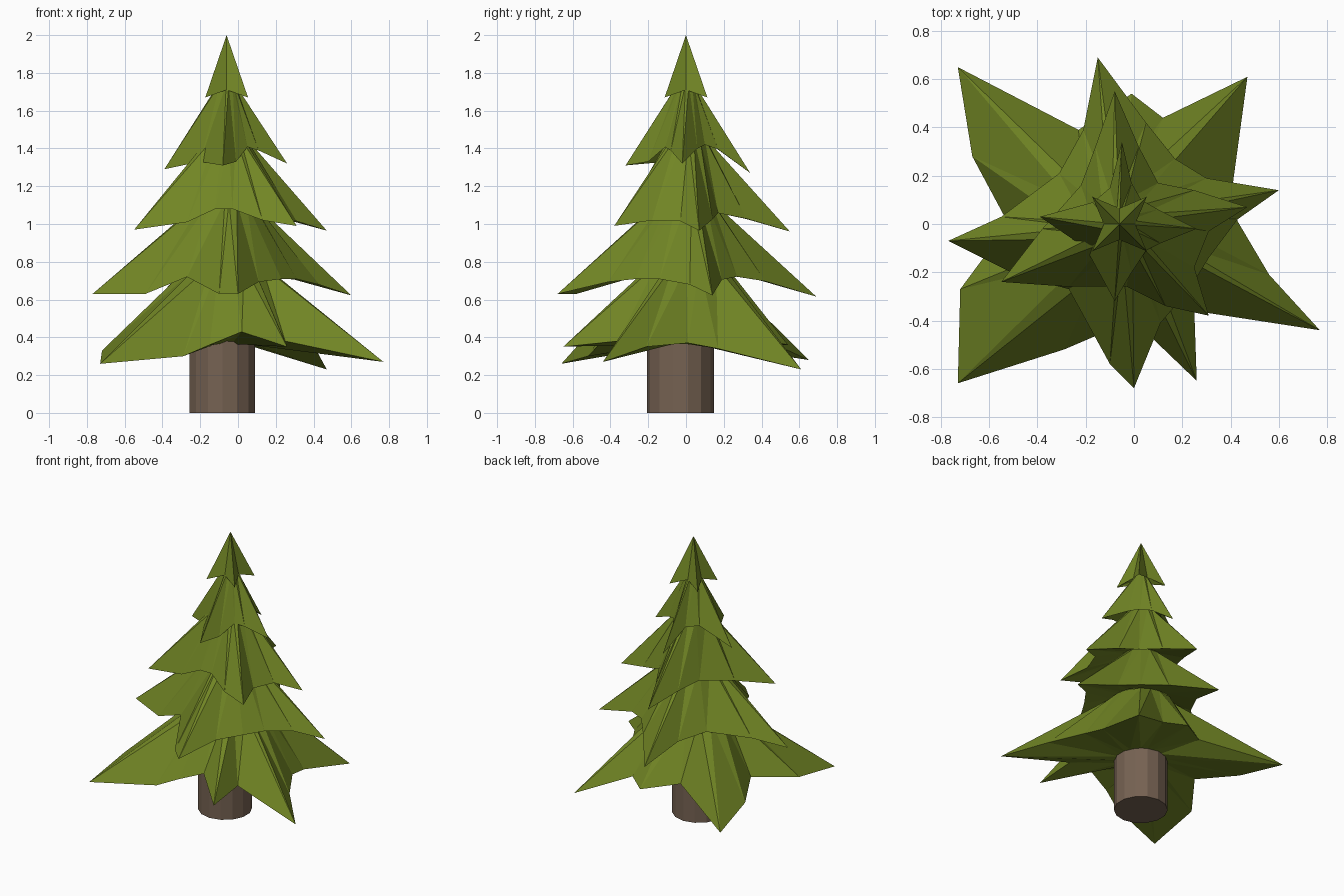
import bpy, bmesh, math

if "Cube" in bpy.data.objects:
    bpy.data.objects.remove(bpy.data.objects["Cube"])

AX, AY = -0.06, 0.0   # axis of the foliage


def material(name, rgb):
    m = bpy.data.materials.new(name)
    m.diffuse_color = (*rgb, 1)
    m.use_nodes = True
    m.node_tree.nodes["Principled BSDF"].inputs["Base Color"].default_value = m.diffuse_color
    return m


GREEN = material("pine green", (0.165, 0.235, 0.018))
BROWN = material("bark brown", (0.18, 0.122, 0.085))


def add_object(name, bm, mat):
    me = bpy.data.meshes.new(name)
    bm.to_mesh(me)
    bm.free()
    me.materials.append(mat)
    ob = bpy.data.objects.new(name, me)
    bpy.context.collection.objects.link(ob)


def tier(name, top, under, notch_z, tip_z, rim):
    """Star-shaped skirt between a top ring and a lower ring, each given as
    (radius, z); the rim droops with distance from the axis."""
    radii = [math.hypot(p[0] - AX, p[1] - AY) for p in rim]
    lo, hi = min(radii), max(radii)
    bm = bmesh.new()
    edge, upper, lower = [], [], []
    for p, r in zip(rim, radii):
        z = p[2] if len(p) == 3 else notch_z + (tip_z - notch_z) * (r - lo) / (hi - lo)
        dx, dy = (p[0] - AX) / r, (p[1] - AY) / r
        edge.append(bm.verts.new((p[0], p[1], z)))
        upper.append(bm.verts.new((AX + dx * top[0], AY + dy * top[0], top[1])))
        lower.append(bm.verts.new((AX + dx * under[0], AY + dy * under[0], under[1])))
    n = len(edge)
    for i in range(n):
        j = (i + 1) % n
        bm.faces.new((edge[i], edge[j], upper[j]))
        bm.faces.new((edge[i], upper[j], upper[i]))
        bm.faces.new((edge[j], edge[i], lower[i]))
        bm.faces.new((edge[j], lower[i], lower[j]))
    bmesh.ops.remove_doubles(bm, verts=bm.verts[:], dist=0.002)
    add_object(name, bm, GREEN)


# Trunk
bm = bmesh.new()
bmesh.ops.create_cone(bm, cap_ends=True, segments=14, radius1=0.177, radius2=0.177, depth=0.38)
bmesh.ops.translate(bm, verts=bm.verts[:], vec=(-0.083, -0.03, 0.19))
add_object("trunk", bm, BROWN)

# Rings where one skirt meets the next: (radius, height)
RINGS = [(0.14, 0.365), (0.21, 0.78), (0.14, 1.12), (0.10, 1.46), (0.045, 1.74), (0.0005, 2.0)]

# Skirts, from the widest up; rims run counter-clockwise seen from above
tier("branches_bottom", RINGS[1], RINGS[0], 0.43, 0.26, [
    (0.77, -0.44, 0.27), (0.56, -0.21, 0.35), (0.43, 0.01, 0.37), (0.41, 0.17, 0.34),
    (0.47, 0.61, 0.23), (0.12, 0.44, 0.38), (-0.01, 0.54, 0.36), (-0.23, 0.39, 0.40),
    (-0.73, 0.65, 0.28), (-0.67, 0.28, 0.34), (-0.52, 0.0, 0.38), (-0.72, -0.27, 0.33),
    (-0.73, -0.66, 0.26), (-0.29, -0.52, 0.30), (-0.15, -0.46, 0.36),
    (0.02, -0.42), (0.26, -0.65, 0.35), (0.25, -0.36, 0.38)])

tier("branches_low", RINGS[2], RINGS[1], 0.73, 0.61, [
    (0.60, 0.14), (0.30, 0.19), (0.17, 0.27), (0.05, 0.42), (-0.15, 0.69),
    (-0.21, 0.39), (-0.31, 0.21), (-0.55, 0.03), (-0.77, -0.07, 0.63),
    (-0.49, -0.21, 0.63), (-0.27, -0.27, 0.72), (-0.10, -0.58, 0.63), (0.0, -0.68, 0.63),
    (0.11, -0.41), (0.23, -0.27), (0.31, -0.14), (0.43, 0.02)])

tier("branches_middle", RINGS[3], RINGS[2], 1.06, 0.96, [
    (0.47, 0.07), (0.25, 0.14), (0.10, 0.17), (0.02, 0.32), (-0.08, 0.55),
    (-0.16, 0.32), (-0.22, 0.16), (-0.38, -0.02), (-0.55, -0.24, 0.97),
    (-0.27, -0.26, 1.01), (-0.12, -0.26, 1.08), (-0.03, -0.26, 1.08),
    (0.13, -0.34, 1.02), (0.31, -0.38, 0.99), (0.25, -0.18), (0.31, -0.03)])

tier("branches_high", RINGS[4], RINGS[3], 1.42, 1.30, [
    (0.26, -0.02, 1.32), (0.10, 0.06), (0.03, 0.10), (-0.01, 0.17), (-0.05, 0.34, 1.27),
    (-0.10, 0.15), (-0.17, 0.09), (-0.39, 0.03, 1.29), (-0.20, -0.10, 1.33),
    (-0.08, -0.32, 1.31), (-0.01, -0.20, 1.33), (0.05, -0.11), (0.11, -0.08)])

# Small four-pointed tip
crown = []
for i in range(8):
    a = math.radians(45 * i)
    r = 0.065 if i % 2 == 0 else 0.16
    crown.append((AX + r * math.cos(a), AY + r * math.sin(a)))
tier("tree_top", RINGS[5], RINGS[4], 1.71, 1.67, crown)
